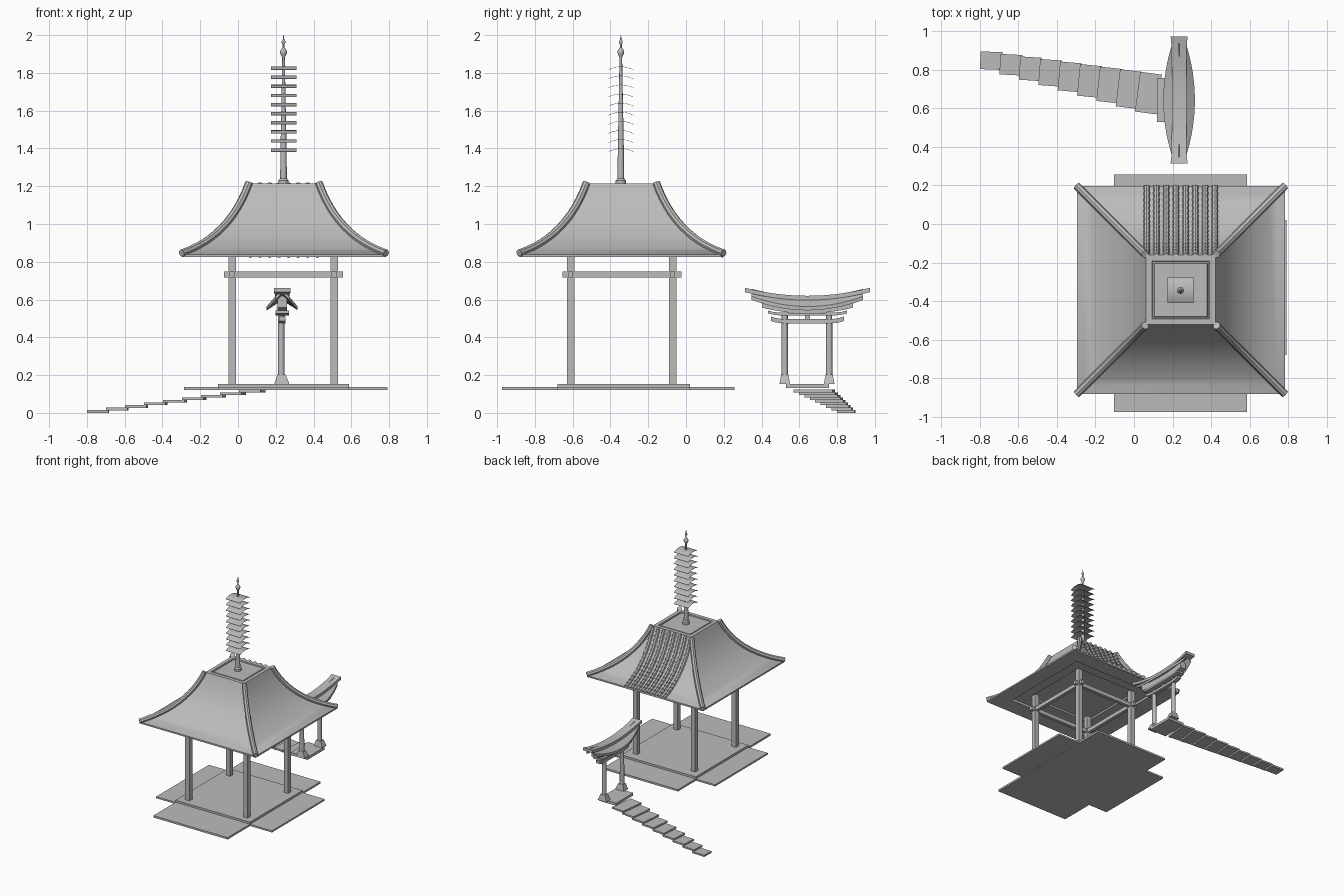
import bpy, bmesh, math
from mathutils import Vector

if "Cube" in bpy.data.objects:
    bpy.data.objects.remove(bpy.data.objects["Cube"])

stone = bpy.data.materials.new("light_grey")
stone.diffuse_color = (0.5, 0.5, 0.5, 1)
stone.use_nodes = True
stone.node_tree.nodes["Principled BSDF"].inputs["Base Color"].default_value = stone.diffuse_color
CX, CY = 0.243, -0.342            # pavilion centre
GX, GY = 0.234, 0.643             # gate centre


def skin(bm, rings):
    """Join rings of points into a closed, capped skin."""
    vs = [[bm.verts.new(p) for p in r] for r in rings]
    n = len(vs[0])
    for a, b in zip(vs, vs[1:]):
        for i in range(n):
            j = (i + 1) % n
            bm.faces.new((a[i], a[j], b[j], b[i]))
    bm.faces.new(vs[0][::-1])
    bm.faces.new(vs[-1])


def make(name, lofts, smooth=True):
    bm = bmesh.new()
    for rings in lofts:
        skin(bm, rings)
    bmesh.ops.recalc_face_normals(bm, faces=bm.faces)
    me = bpy.data.meshes.new(name)
    bm.to_mesh(me)
    bm.free()
    me.materials.append(stone)
    if smooth:
        me.shade_smooth()
        me.set_sharp_from_angle(angle=0.6)
    ob = bpy.data.objects.new(name, me)
    bpy.context.collection.objects.link(ob)
    return ob


def square(x, y, hx, hy, z):
    return [(x - hx, y - hy, z), (x + hx, y - hy, z), (x + hx, y + hy, z), (x - hx, y + hy, z)]


def box(name, x0, x1, y0, y1, z0, z1):
    x, y, hx, hy = (x0 + x1) / 2, (y0 + y1) / 2, (x1 - x0) / 2, (y1 - y0) / 2
    return make(name, [[square(x, y, hx, hy, z0), square(x, y, hx, hy, z1)]], False)


def disc(p, side, up, r, n=8):
    return [p + side * (r * math.cos(2 * math.pi * i / n)) + up * (r * math.sin(2 * math.pi * i / n))
            for i in range(n)]


def lathe(name, x, y, prof, n=12):
    return make(name, [[disc(Vector((x, y, z)), Vector((1, 0, 0)), Vector((0, 1, 0)), r, n)
                        for r, z in prof]])


def slope(t):
    """Roof curve from top (t=0) to eave (t=1): half width, height."""
    a, b, c = (1 - t) ** 2, 2 * t * (1 - t), t * t
    return a * 0.18 + b * 0.28 + c * 0.54, a * 1.215 + b * 0.93 + c * 0.838


# crossed floor slabs and raised centre
box("floor_slab_long", -0.105, 0.587, -0.975, 0.257, 0.121, 0.137)
box("floor_slab_wide", -0.285, 0.792, -0.68, 0.02, 0.122, 0.136)
box("floor_centre", -0.105, 0.587, -0.68, 0.02, 0.136, 0.154)

# columns and tie beams
for sx in (-1, 1):
    for sy in (-1, 1):
        x, y = CX - 0.003 + sx * 0.27, CY + 0.002 + sy * 0.27
        box("column", x - 0.02, x + 0.02, y - 0.02, y + 0.02, 0.15, 0.865)
for s in (-1, 1):
    y, x = CY + s * 0.27, CX - 0.003 + s * 0.27
    box("beam_across", CX - 0.317, CX + 0.313, y - 0.014, y + 0.014, 0.716, 0.749)
    box("beam_deep", x - 0.014, x + 0.014, CY - 0.313, CY + 0.317, 0.716, 0.749)

# curved roof with stepped ceiling and sunken top panel
prof = [(0.30, 0.865), (0.30, 0.85), (0.40, 0.85), (0.40, 0.83), (0.54, 0.825)]
prof += [slope(1 - i / 12) for i in range(13)]
prof += [(0.15, 1.215), (0.147, 1.207), (0.14, 1.207), (0.137, 1.212)]
make("roof", [[square(CX, CY, h, h, z) for h, z in prof]])

# hip ridges on the four corners
hips = []
for sx in (-1, 1):
    for sy in (-1, 1):
        def hip(t):
            h, z = slope(t)
            return Vector((CX + sx * h, CY + sy * h, z))
        side = Vector((-sy, sx, 0)).normalized()
        rings = []
        for i in range(13):
            t = i / 12
            tan = (hip(t + 0.01) - hip(t - 0.01)).normalized()
            up = side.cross(tan)
            up = up if up.z > 0 else -up
            rings.append(disc(hip(t) + up * 0.008, side, up, 0.02))
        hips.append(rings)
make("hip_ridges", hips)

# overlapping barrel tiles on the back slope
tiles = []
ROWS = 15
for c in range(8):
    x = CX - 0.177 + c * 0.0505
    for k in range(ROWS):
        rings = []
        for t, r in ((k / ROWS, 0.013), ((k + 1) / ROWS, 0.018)):
            h, z = slope(t)
            h2, z2 = slope(t + 0.01)
            up = Vector((0, z - z2, h2 - h)).normalized()
            rings.append(disc(Vector((x, CY + h, z)), Vector((1, 0, 0)), up, r))
        tiles.append(rings)
make("roof_tiles", tiles)

# spire with ball finial
lathe("spire", 0.241, -0.345, [
    (0.027, 1.21), (0.027, 1.23), (0.018, 1.24), (0.015, 1.45), (0.010, 1.7), (0.007, 1.88),
    (0.012, 1.893), (0.018, 1.905), (0.018, 1.915), (0.011, 1.927), (0.005, 1.935), (0.005, 1.95),
    (0.010, 1.96), (0.010, 1.967), (0.004, 1.977), (0.001, 2.0)])

# arched spire plates
plates = []
for k in range(10):
    z0 = 1.400 + k * 0.0482
    rings = []
    for i in range(9):
        u = i / 4 - 1
        y, z = -0.345 + 0.066 * u, z0 - 0.016 * u * u
        rings.append([(0.174, y, z - 0.002), (0.309, y, z - 0.002), (0.309, y, z), (0.174, y, z)])
    plates.append(rings)
make("spire_plates", plates)

# gate: feet and posts
for y in (0.523, 0.758):
    make("gate_foot", [[square(0.232, y, 0.04, 0.028, 0.152), square(0.232, y, 0.036, 0.026, 0.165),
                        square(0.23, y, 0.022, 0.019, 0.202)]], False)
    lathe("gate_post", 0.229, y, [(0.018, 0.2), (0.016, 0.53)])


def sweep(name, half, section, n=16):
    """Loft a section(t) of (x, z) points along y, t from -1 to 1."""
    rings = []
    for i in range(n + 1):
        t = 2 * i / n - 1
        rings.append([(GX + x, GY + half * t, z) for x, z in section(t)])
    return make(name, [rings])


def bar(w, z0, z1, lift, p=2, flare=0):
    def section(t):
        d, a = lift * abs(t) ** p, w + flare * t ** 8
        return [(-a, z0 + d), (a, z0 + d), (a, z1 + d), (-a, z1 + d)]
    return section


def gable(t):
    w = 0.035 + 0.047 * (1 - t * t)
    e, a = 0.543 + 0.055 * t * t, 0.597 + 0.04 * t * t
    return [(-w, e), (0, a), (w, e), (w, e + 0.02), (0, a + 0.02), (-w, e + 0.02)]


# gate: beams and curved roof
sweep("gate_tie_beam", 0.193, bar(0.018, 0.473, 0.496, 0.014, 6))
box("gate_strut", 0.218, 0.242, 0.63, 0.656, 0.49, 0.52)
sweep("gate_upper_beam", 0.21, bar(0.036, 0.515, 0.53, 0.012, 6))
sweep("gate_lintel", 0.24, bar(0.026, 0.527, 0.595, 0.03))
sweep("gate_roof", 0.295, gable)
sweep("gate_ridge", 0.33, bar(0.038, 0.597, 0.62, 0.042, 2, 0.006))

# gate platform and winding steps
box("gate_platform", 0.12, 0.275, 0.53, 0.757, 0.132, 0.154)
for i in range(9):
    f = i / 8
    ob = box("step", -0.054, 0.060, -0.046 - 0.058 * f, 0.046 + 0.058 * f, 0, 0.0145)
    ob.location = (-0.744 + 0.102 * i, 0.848 - 0.168 * f, 0.0135 * i)
    ob.rotation_euler.z = -0.04 - 0.09 * f
